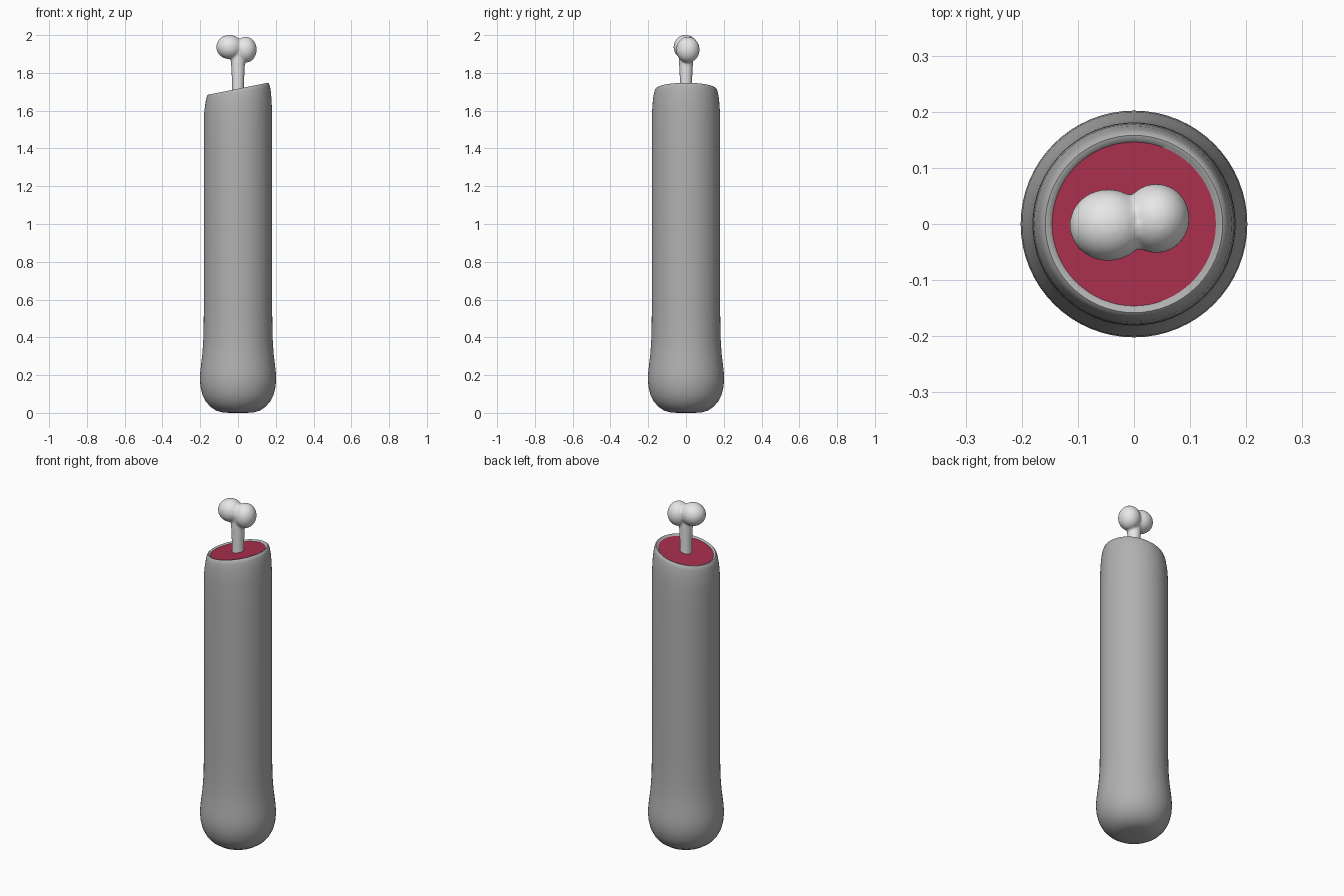
import bpy, bmesh, math

if "Cube" in bpy.data.objects:
    bpy.data.objects.remove(bpy.data.objects["Cube"])

SLOPE = 0.2  # tilt of the cut top


def material(name, rgb):
    m = bpy.data.materials.new(name)
    m.diffuse_color = (*rgb, 1)
    m.use_nodes = True
    m.node_tree.nodes["Principled BSDF"].inputs["Base Color"].default_value = m.diffuse_color
    return m


GREY = material("skin grey", (0.44, 0.44, 0.44))
RED = material("flesh red", (0.40, 0.028, 0.075))
BONE = material("bone white", (0.80, 0.80, 0.80))


def finish(name, bm, mat, angle=50):
    bmesh.ops.recalc_face_normals(bm, faces=bm.faces)
    me = bpy.data.meshes.new(name)
    bm.to_mesh(me)
    bm.free()
    ob = bpy.data.objects.new(name, me)
    bpy.context.collection.objects.link(ob)
    me.materials.append(mat)
    bpy.ops.object.select_all(action='DESELECT')
    ob.select_set(True)
    bpy.context.view_layer.objects.active = ob
    bpy.ops.object.shade_smooth_by_angle(angle=math.radians(angle))
    return ob


def lathe(bm, profile, seg=64):
    """Revolve (radius, z, tilt weight) points, capping both ends."""
    rings = []
    for r, z, w in profile:
        ring = []
        for i in range(seg):
            a = 2 * math.pi * i / seg
            x, y = r * math.cos(a), r * math.sin(a)
            ring.append(bm.verts.new((x, y, z + SLOPE * x * w)))
        rings.append(ring)
    for a, b in zip(rings, rings[1:]):
        for i in range(seg):
            j = (i + 1) % seg
            bm.faces.new((a[i], a[j], b[j], b[i]))
    bm.faces.new(rings[0][::-1])
    bm.faces.new(rings[-1])


# Limb: swollen rounded foot, straight shaft, tilted rounded rim
bm = bmesh.new()
lathe(bm, [
    (0.04, 0.0, 0), (0.08, 0.002, 0), (0.115, 0.012, 0), (0.145, 0.032, 0),
    (0.17, 0.06, 0), (0.188, 0.095, 0), (0.198, 0.135, 0), (0.202, 0.175, 0),
    (0.2, 0.215, 0), (0.195, 0.26, 0), (0.189, 0.31, 0), (0.185, 0.36, 0),
    (0.182, 0.43, 0), (0.181, 0.55, 0), (0.181, 1.0, 0), (0.181, 1.45, 0),
    (0.18, 1.58, 0.3), (0.178, 1.625, 0.7), (0.174, 1.665, 1),
    (0.169, 1.695, 1), (0.164, 1.711, 1), (0.158, 1.716, 1),
    (0.151, 1.714, 1), (0.145, 1.706, 1)])
finish("limb", bm, GREY)

# Flesh: thin tilted disc set inside the rim
bm = bmesh.new()
lathe(bm, [(0.146, 1.703, 1), (0.146, 1.709, 1)])
finish("flesh_disc", bm, RED, 30)

# Bone: shaft and two knobs fused into one soft shape
bm = bmesh.new()
lathe(bm, [(0.031, 1.66, 0), (0.032, 1.74, 0), (0.037, 1.86, 0), (0.037, 1.92, 0)], 32)
for centre, radii in [((-0.046, -0.002, 1.937), (0.069, 0.064, 0.064)),
                      ((0.04, 0.010, 1.923), (0.059, 0.062, 0.069))]:
    vs = bmesh.ops.create_icosphere(bm, subdivisions=4, radius=1)["verts"]
    bmesh.ops.scale(bm, vec=radii, verts=vs)
    bmesh.ops.translate(bm, vec=centre, verts=vs)
bone = finish("bone", bm, BONE, 180)
bone.modifiers.clear()
fuse = bone.modifiers.new("fuse", 'REMESH')
fuse.mode = 'VOXEL'
fuse.voxel_size = 0.006
fuse.use_smooth_shade = True
soft = bone.modifiers.new("soften", 'SMOOTH')
soft.factor = 0.5
soft.iterations = 8
